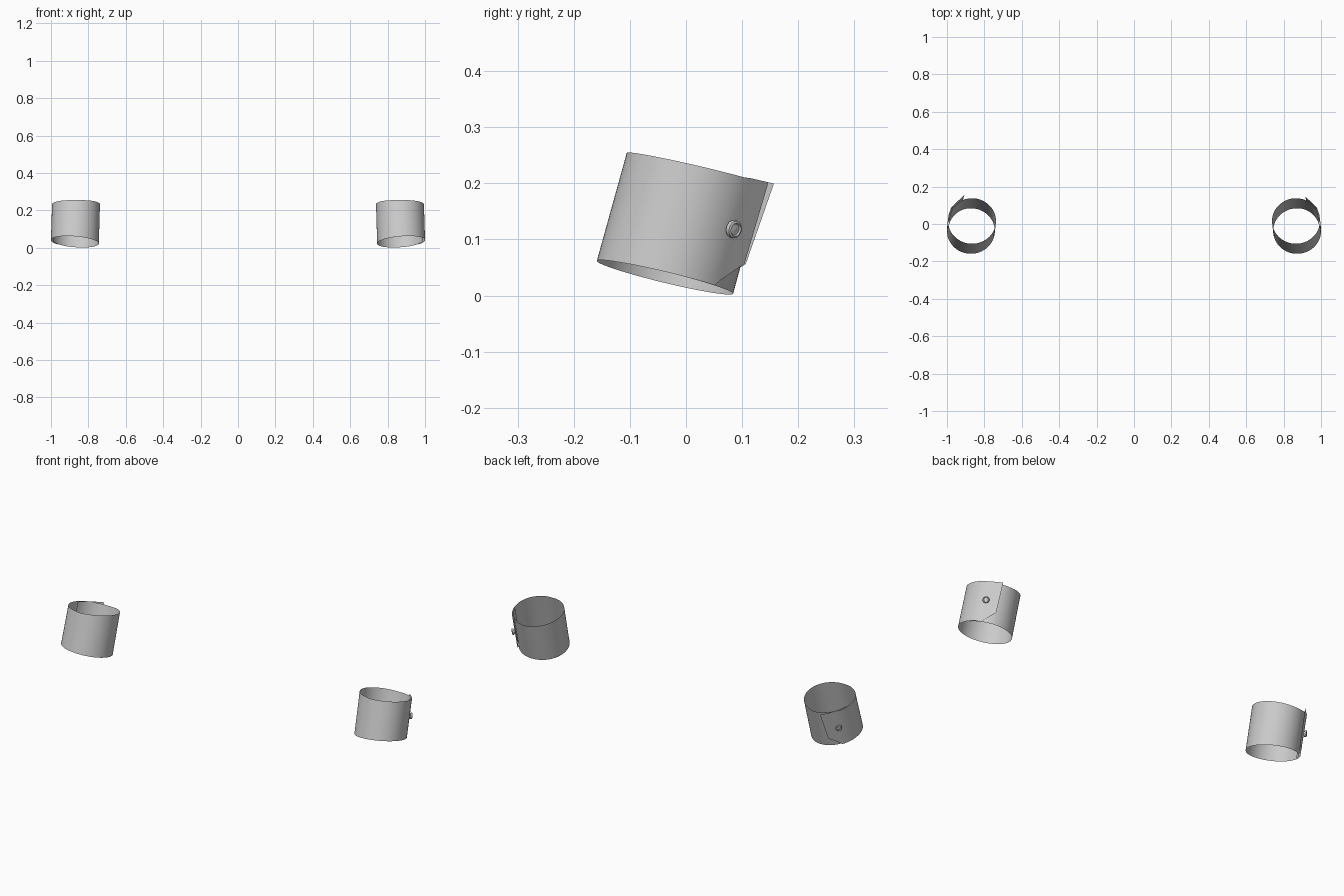
import bpy, math
from mathutils import Vector

if "Cube" in bpy.data.objects:
    bpy.data.objects.remove(bpy.data.objects["Cube"])

ROWS = 6
FLAP_ANGLE = math.radians(405)      # where the flap leaves the round band


def lerp(a, b, s):
    return a + (b - a) * s


def wall_point(rel_x, rel_y, side, s):
    """Point on the tilted sleeve wall; s runs 0 (bottom rim) to 1 (top rim)."""
    bottom = Vector((0.872 + rel_x, -0.0375 + rel_y,
                     0.0325 - 0.24 * rel_y + 0.010 * side))
    top = Vector((0.866 + rel_x, 0.016 + rel_y,
                  0.2265 - 0.23 * rel_y + 0.006 * abs(side)))
    return bottom.lerp(top, s)


def band_offset(a):
    # the inner end of the band tucks under, the outer end lifts slightly
    deg = math.degrees(a)
    k = 1.0
    if deg < 70:
        k = lerp(0.955, 1.0, (deg - 15) / 55)
    elif deg > 360:
        k = lerp(1.0, 1.035, (deg - 360) / 45)
    return 0.128 * k * math.cos(a), 0.1215 * k * math.sin(a)


def make_object(name, verts, faces, sign):
    verts = [(v[0] * sign, v[1], v[2]) for v in verts]
    if sign < 0:
        faces = [f[::-1] for f in faces]
    me = bpy.data.meshes.new(name)
    me.from_pydata(verts, [], faces)
    ob = bpy.data.objects.new(name, me)
    bpy.context.collection.objects.link(ob)
    bpy.context.view_layer.objects.active = ob
    ob.select_set(True)
    bpy.ops.object.shade_smooth_by_angle(angle=math.radians(35))
    ob.select_set(False)
    return ob


def make_cuff(name, sign, flap_top):
    columns = []
    # round band
    n = 72
    for i in range(n + 1):
        a = lerp(math.radians(15), FLAP_ANGLE, i / n)
        x, y = band_offset(a)
        columns.append([wall_point(x, y, math.cos(a), r / ROWS)
                        for r in range(ROWS + 1)])
    # straight flap with a cut lower corner
    x0, y0 = band_offset(FLAP_ANGLE)
    for i in range(1, 6):
        f = i / 5
        s0 = 0.24 * f
        col = []
        for r in range(ROWS + 1):
            s = lerp(s0, 1, r / ROWS)
            t = f * lerp(0.056, flap_top, s)
            col.append(wall_point(x0 - 0.72 * t, y0 + 0.70 * t, 0.9, s))
        columns.append(col)
    verts = [p for c in columns for p in c]
    w = ROWS + 1
    faces = [(c * w + r, (c + 1) * w + r, (c + 1) * w + r + 1, c * w + r + 1)
             for c in range(len(columns) - 1) for r in range(ROWS)]
    make_object(name, verts, faces, sign)


def make_button(name, sign):
    # lathed stud standing on the flap
    x0, y0 = band_offset(FLAP_ANGLE)
    base = wall_point(x0, y0, 0.9, 0.52)
    up = (wall_point(x0, y0, 0.9, 1) - wall_point(x0, y0, 0.9, 0)).normalized()
    out = Vector((-0.70, 0.70, -0.16)).cross(up).normalized()
    if out.x < 0:
        out = -out
    across = up.cross(out)
    profile = [(0.010, -0.003), (0.010, 0.004), (0.0155, 0.005), (0.0165, 0.008),
               (0.0155, 0.013), (0.012, 0.0145), (0.010, 0.012), (0.004, 0.012),
               (0.0005, 0.013)]
    seg = 24
    verts, faces = [], []
    for rad, h in profile:
        for j in range(seg):
            a = 2 * math.pi * j / seg
            verts.append(base + out * h + across * rad * math.cos(a)
                         - up * rad * math.sin(a))
    for i in range(len(profile) - 1):
        for j in range(seg):
            k = (j + 1) % seg
            faces.append((i * seg + j, (i + 1) * seg + j,
                          (i + 1) * seg + k, i * seg + k))
    faces.append(tuple((len(profile) - 1) * seg + j for j in reversed(range(seg))))
    make_object(name, verts, faces, sign)


# two cuffs, mirrored, each with one button
for side, sign, flap_top in (("right", 1, 0.060), ("left", -1, 0.074)):
    make_cuff(side + "_cuff", sign, flap_top)
    make_button(side + "_button", sign)
